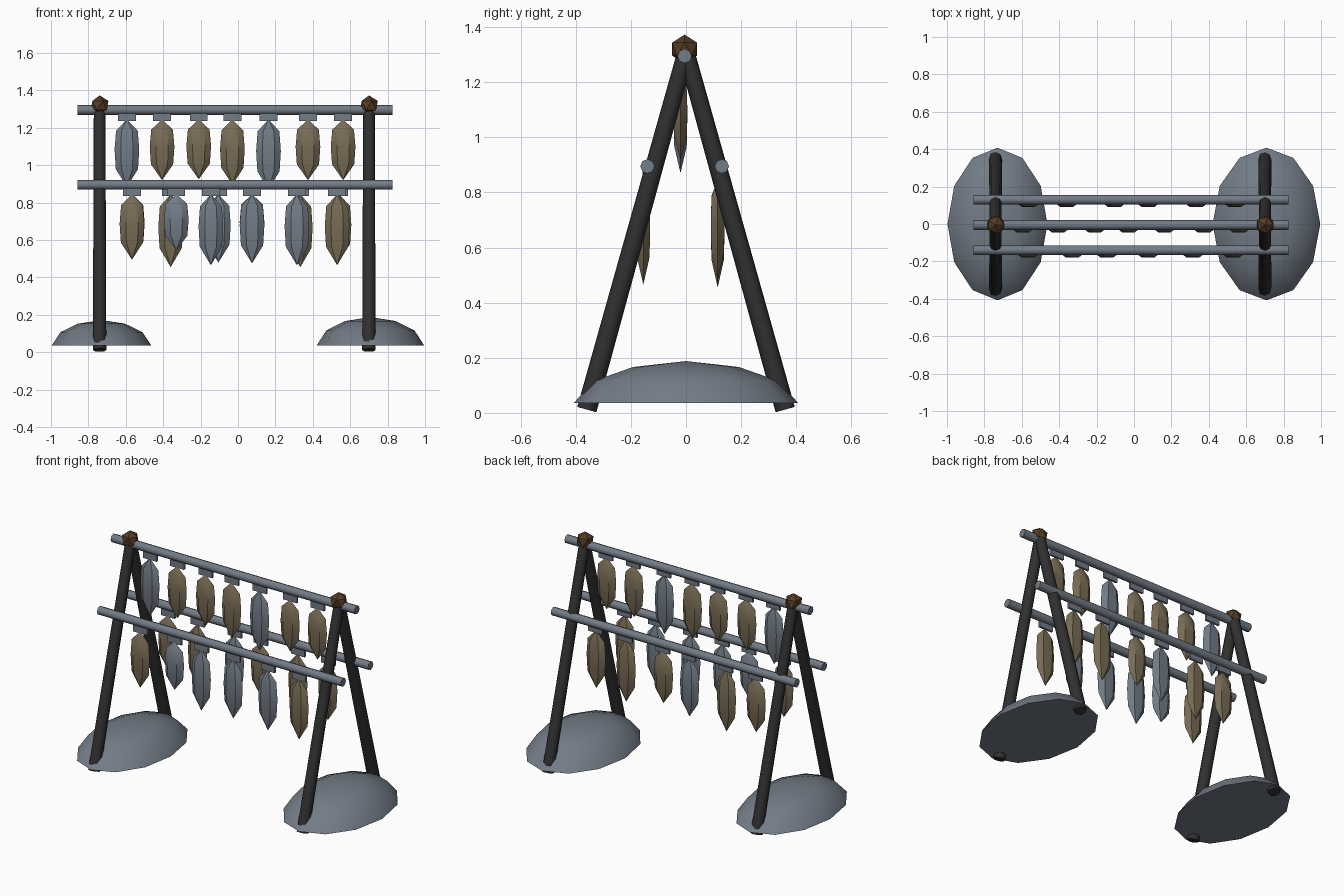
import bpy, bmesh, math
from mathutils import Vector

if "Cube" in bpy.data.objects:
    bpy.data.objects.remove(bpy.data.objects["Cube"])


def material(name, rgb):
    m = bpy.data.materials.new(name)
    m.diffuse_color = (*rgb, 1)
    m.use_nodes = True
    m.node_tree.nodes["Principled BSDF"].inputs["Base Color"].default_value = m.diffuse_color
    return m


STONE = material("blue grey", (0.17, 0.20, 0.24))
CHAR = material("charcoal", (0.03, 0.03, 0.03))
RUST = material("rust brown", (0.09, 0.045, 0.018))
TAN = material("dried tan", (0.19, 0.15, 0.09))


def finish(name, bm, mat, smooth=None):
    bmesh.ops.recalc_face_normals(bm, faces=bm.faces)
    me = bpy.data.meshes.new(name)
    bm.to_mesh(me)
    bm.free()
    me.materials.append(mat)
    ob = bpy.data.objects.new(name, me)
    bpy.context.collection.objects.link(ob)
    if smooth:
        bpy.ops.object.select_all(action='DESELECT')
        ob.select_set(True)
        bpy.context.view_layer.objects.active = ob
        bpy.ops.object.shade_smooth_by_angle(angle=math.radians(smooth))
    return ob


def rod(name, a, b, r1, r2, mat, sides=8):
    a, b = Vector(a), Vector(b)
    bm = bmesh.new()
    bmesh.ops.create_cone(bm, cap_ends=True, segments=sides, radius1=r1,
                          radius2=r2, depth=(b - a).length)
    ob = finish(name, bm, mat, 46)
    ob.location = (a + b) / 2
    ob.rotation_euler = (b - a).to_track_quat('Z', 'Y').to_euler()


def rings(name, centre, profile, rx, ry, sides, mat, smooth):
    """Stack of elliptical rings; profile = [(z, radius factor)]; 0 = point."""
    bm = bmesh.new()
    prev = None
    for z, f in profile:
        n = sides if f else 1
        ring = [bm.verts.new((centre[0] + rx * f * math.cos(2 * math.pi * i / sides),
                              centre[1] + ry * f * math.sin(2 * math.pi * i / sides), z))
                for i in range(n)]
        if prev:
            for i in range(sides):
                j = (i + 1) % sides
                quad = [prev[i % len(prev)], prev[j % len(prev)],
                        ring[j % n], ring[i % n]]
                bm.faces.new(list(dict.fromkeys(quad)))
        elif n > 1:
            bm.faces.new(ring)
        prev = ring
    finish(name, bm, mat, smooth)


# A-frame ends: two leaning legs, lashing knot and stone base
for side, x, cx, rx, top in (("left", -0.74, -0.73, 0.267, 0.172),
                             ("right", 0.70, 0.708, 0.288, 0.188)):
    for end, s in (("front", -1), ("back", 1)):
        rod(f"{side}_{end}_leg", (x, s * 0.36, 0.012), (x, 0, 1.31), 0.036, 0.031, CHAR)
    bm = bmesh.new()
    bmesh.ops.create_icosphere(bm, subdivisions=1, radius=0.053)
    finish(f"{side}_lashing", bm, RUST).location = (x, -0.005, 1.32)
    h = top - 0.035
    rings(f"{side}_base_stone", (cx, 0),
          [(0.035, 1), (0.035 + h * 0.53, 0.82), (0.035 + h * 0.86, 0.47), (top, 0)],
          rx, 0.408, 12, STONE, 50)

# Fish on each pole: (x, length, colour)
T, B = TAN, STONE
rows = {
    "top": (-0.005, 1.295, [(-.594, .36, B), (-.406, .325, T), (-.21, .32, T), (-.03, .35, T),
                            (.163, .375, B), (.374, .325, T), (.562, .325, T)]),
    "front": (-0.14, 0.895, [(-.567, .35, T), (-.33, .30, B), (-.145, .38, B),
                             (.075, .37, B), (.315, .38, B), (.53, .38, T)]),
    "back": (0.13, 0.895, [(-.565, .34, T), (-.36, .39, T), (-.105, .365, B),
                           (.075, .33, T), (.333, .39, T), (.54, .36, T)]),
}
for row, (y, z, fish) in rows.items():
    rod(f"{row}_pole", (-0.858, y, z), (0.825, y, z), 0.026, 0.026, STONE)
    for k, (x, length, mat) in enumerate(fish):
        top = z - 0.05
        rings(f"{row}_fish_{k}", (x, y - 0.015),
              [(top - length * t, f) for t, f in
               ((0, 0), (.17, .88), (.45, 1), (.74, .9), (1, 0))],
              0.066, 0.029, 6, mat, 35)
        # flat tail tied to the pole
        bm = bmesh.new()
        bmesh.ops.create_cube(bm, size=1)
        bmesh.ops.scale(bm, vec=(0.095, 0.014, 0.06), verts=bm.verts)
        finish(f"{row}_tail_{k}", bm, STONE).location = (x, y - 0.01, z - 0.03)
